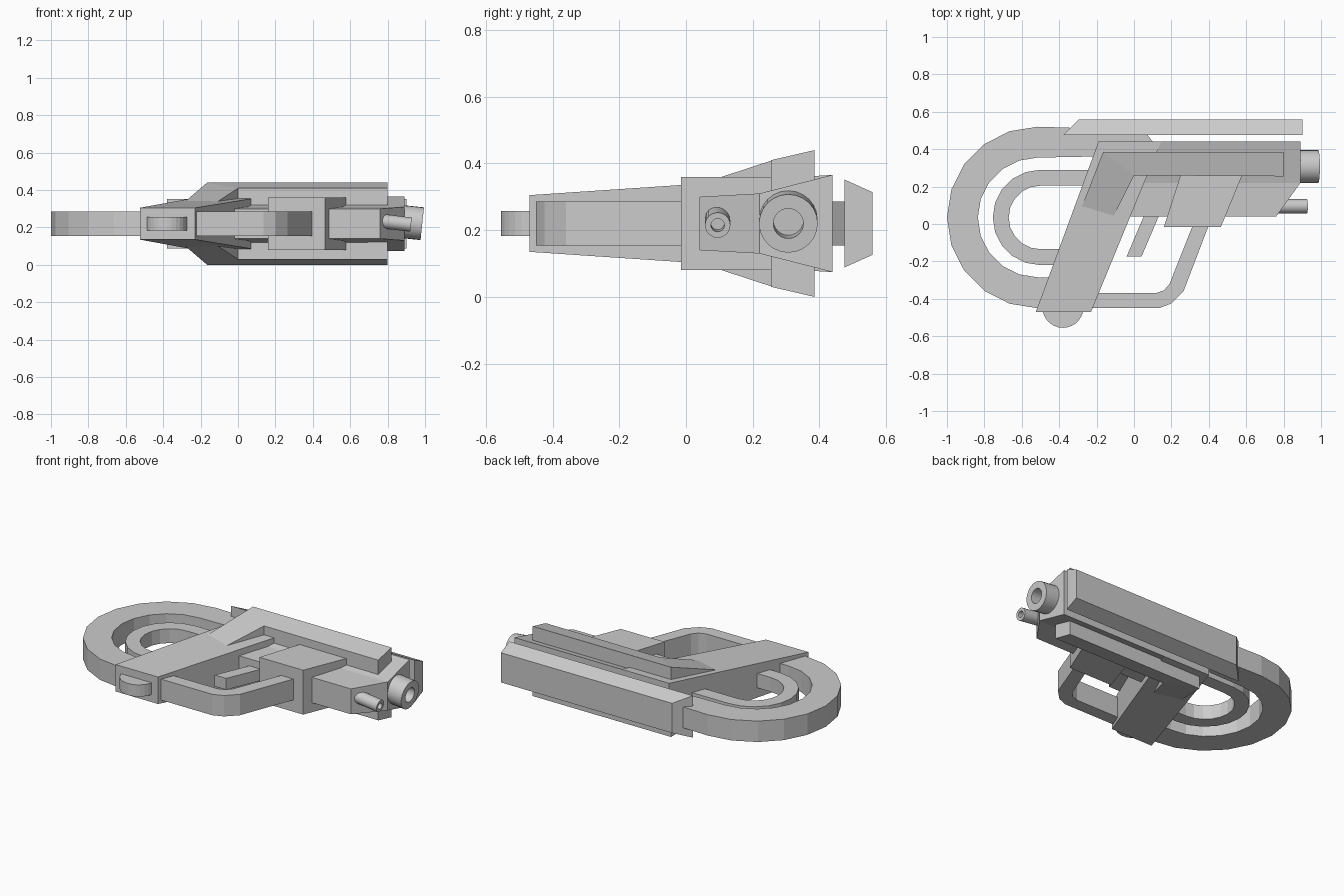
import bpy, bmesh, math
from mathutils import Matrix

if "Cube" in bpy.data.objects:
    bpy.data.objects.remove(bpy.data.objects["Cube"])

MID = 0.22  # the model is symmetric about this height


def make(name, verts, faces):
    mesh = bpy.data.meshes.new(name)
    bm = bmesh.new()
    vs = [bm.verts.new(v) for v in verts]
    for f in faces:
        bm.faces.new([vs[i] for i in f])
    bmesh.ops.recalc_face_normals(bm, faces=bm.faces)
    bm.to_mesh(mesh)
    bm.free()
    ob = bpy.data.objects.new(name, mesh)
    bpy.context.collection.objects.link(ob)
    return ob


def loft(name, rings):
    """Join equal-length closed rings of points and cap both ends."""
    n = len(rings[0])
    verts = [v for r in rings for v in r]
    faces = [(k * n + i, k * n + (i + 1) % n, (k + 1) * n + (i + 1) % n, (k + 1) * n + i)
             for k in range(len(rings) - 1) for i in range(n)]
    last = (len(rings) - 1) * n
    faces += [tuple(range(n)), tuple(range(last, last + n))]
    return make(name, verts, faces)


def prism(name, outline, half):
    """Plate with an x-y outline; half is its half thickness, or a function of y."""
    h = half if callable(half) else (lambda y: half)
    return loft(name, [[(x, y, MID + s * h(y)) for x, y in outline] for s in (-1, 1)])


def arc(cx, cy, r, a0, a1, steps):
    angles = [math.radians(a0 + (a1 - a0) * i / steps) for i in range(steps + 1)]
    return [(cx + r * math.cos(a), cy + r * math.sin(a)) for a in angles]


def tube(name, x, y, z, length, r, hole, depth, tilt):
    """Cylinder along x with a blind bore in its front end."""
    n = 24
    rings = [[(px, rad * math.cos(2 * math.pi * i / n), rad * math.sin(2 * math.pi * i / n))
              for i in range(n)]
             for px, rad in ((-length, r), (0, r), (0, hole), (-depth, hole))]
    ob = loft(name, rings)
    ob.data.transform(Matrix.Translation((x, y, z)) @ Matrix.Rotation(math.radians(tilt), 4, 'Y'))
    bpy.ops.object.select_all(action='DESELECT')
    bpy.context.view_layer.objects.active = ob
    ob.select_set(True)
    bpy.ops.object.shade_smooth_by_angle(angle=math.radians(35))
    return ob


# Outer and inner stock loops
prism("stock_outer_loop",
      [(0.10, 0.44), (0.07, 0.48), (-0.35, 0.515)] + arc(-0.515, 0.035, 0.485, 90, 270, 10)
      + [(-0.35, -0.45), (-0.35, -0.285)] + arc(-0.515, 0.035, 0.32, 270, 90, 10)
      + [(-0.15, 0.362), (0.05, 0.38)], 0.066)
prism("stock_inner_loop",
      [(-0.15, 0.29)] + arc(-0.5, 0.035, 0.255, 90, 270, 10)
      + [(-0.35, -0.22), (-0.35, -0.135)] + arc(-0.5, 0.035, 0.17, 270, 90, 10)
      + [(-0.15, 0.205)], 0.045)

# Tapered handle with rounded butt
prism("handle", [(-0.525, -0.47), (-0.23, -0.47), (-0.02, 0.04), (0.145, 0.44), (-0.19, 0.44)],
      lambda y: 0.085 + (y + 0.47) * 0.067)
prism("handle_butt", arc(-0.38, -0.445, 0.11, 180, 360, 14), 0.037)

# Receiver with a flared upper half
loft("receiver", [[(x0, y, MID - w), (x1, y, MID - w), (x1, y, MID + w), (x0, y, MID + w)]
                  for y, w, x0, x1 in ((0.04, 0.08, -0.05, 0.76),
                                       (0.22, 0.09, 0.0, 0.89),
                                       (0.44, 0.146, 0.1, 0.89))])

# Side plates that ramp down into the handle
outer = [(-0.165, 0.385, 0.22), (0.8, 0.385, 0.22), (0.8, 0.255, 0.19),
         (0.0, 0.26, 0.19), (-0.11, 0.04, 0.118), (-0.28, 0.09, 0.121)]
inner = [(-0.165, 0.385, 0.12), (0.8, 0.385, 0.12), (0.8, 0.255, 0.09),
         (0.0, 0.26, 0.09), (-0.11, 0.04, 0.09), (-0.28, 0.09, 0.09)]
n = len(outer)
sides = [(i, (i + 1) % n, n + (i + 1) % n, n + i) for i in range(n)]
caps = [(0, 1, 2, 3), (0, 3, 4, 5)]
caps += [tuple(i + n for i in f) for f in caps]
for label, s in (("upper", 1), ("lower", -1)):
    make("side_plate_" + label, [(x, y, MID + s * z) for x, y, z in outer + inner], sides + caps)

# Foregrip block, trigger and guard
prism("foregrip_block", [(0.16, -0.015), (0.465, -0.015), (0.58, 0.265), (0.25, 0.265)], 0.14)
prism("trigger", [(-0.04, -0.175), (0.04, -0.175), (0.14, 0.06), (0.06, 0.06)], 0.036)
prism("trigger_guard",
      [(-0.3, -0.45), (0.135, -0.45), (0.2, -0.425), (0.265, -0.36), (0.41, 0.02),
       (0.325, 0.02), (0.19, -0.32), (0.16, -0.355), (0.115, -0.37), (-0.3, -0.37)], 0.066)

# Top rail with bevelled sides
prism("top_rail", [(-0.38, 0.475), (0.9, 0.475), (0.9, 0.56), (-0.295, 0.56)],
      lambda y: 0.132 - (y - 0.475) * 0.45)

# Main barrel and small lower barrel
tube("main_barrel", 0.985, 0.307, 0.22, 0.16, 0.088, 0.045, 0.09, 6)
tube("lower_barrel", 0.925, 0.095, 0.215, 0.2, 0.038, 0.02, 0.05, 7)
